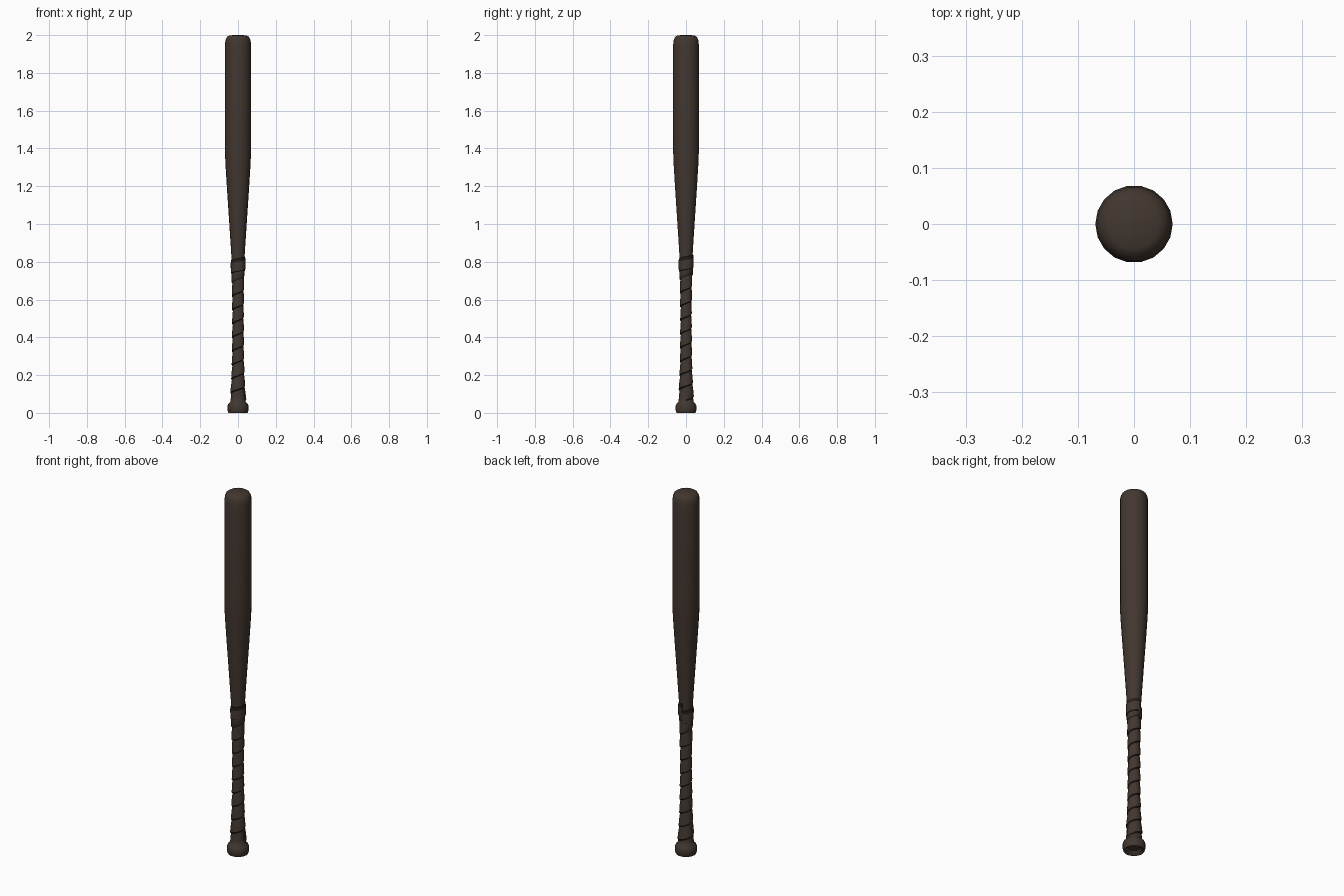
import bpy, bmesh, math

cube = bpy.data.objects.get("Cube")
if cube:
    bpy.data.objects.remove(cube, do_unlink=True)


def material(name, rgb):
    m = bpy.data.materials.new(name)
    m.use_nodes = True
    m.diffuse_color = (*rgb, 1)
    m.node_tree.nodes["Principled BSDF"].inputs["Base Color"].default_value = (*rgb, 1)
    return m


brown = material("dark brown", (0.055, 0.038, 0.029))
seam = material("seam shadow brown", (0.018, 0.012, 0.009))

# Radius and height of the bat body, bottom to top
PROFILE = [(0.03, 0.018), (0.04, 0.006), (0.051, 0.004), (0.056, 0.014), (0.056, 0.036),
           (0.051, 0.049), (0.041, 0.058), (0.038, 0.08), (0.034, 0.13), (0.030, 0.2),
           (0.027, 0.32), (0.026, 0.55), (0.029, 0.7), (0.035, 0.83), (0.046, 1.0),
           (0.058, 1.18), (0.066, 1.31), (0.069, 1.38), (0.069, 1.95), (0.066, 1.975),
           (0.058, 1.991), (0.044, 1.999)]


def body_radius(z):
    for (r0, z0), (r1, z1) in zip(PROFILE[6:], PROFILE[7:]):
        if z <= z1:
            return r0 + (r1 - r0) * max(0, z - z0) / (z1 - z0)


def finish(bm, name, mats):
    bmesh.ops.recalc_face_normals(bm, faces=bm.faces)
    mesh = bpy.data.meshes.new(name)
    bm.to_mesh(mesh)
    bm.free()
    for m in mats:
        mesh.materials.append(m)
    ob = bpy.data.objects.new(name, mesh)
    bpy.context.collection.objects.link(ob)
    bpy.ops.object.select_all(action="DESELECT")
    ob.select_set(True)
    bpy.context.view_layer.objects.active = ob
    bpy.ops.object.shade_smooth_by_angle(angle=math.radians(40))


def polar(r, a, z):
    return (r * math.cos(a), r * math.sin(a), z)


# Lathed body with knob, taper, barrel and rounded tip
SIDES = 18
bm = bmesh.new()
rings = [[bm.verts.new(polar(r, math.tau * i / SIDES, z)) for i in range(SIDES)]
         for r, z in PROFILE]
for a, b in zip(rings, rings[1:]):
    for i in range(SIDES):
        j = (i + 1) % SIDES
        bm.faces.new((a[i], a[j], b[j], b[i]))
for ring, z in ((rings[0], 0.02), (rings[-1], 2.0)):
    centre = bm.verts.new((0, 0, z))
    for i in range(SIDES):
        bm.faces.new((ring[i], ring[(i + 1) % SIDES], centre))
for v in bm.verts:
    if v.co.z < 0.005:
        v.co.z = 0.0
finish(bm, "bat_body", [brown])


def wrap(name, z0, pitch, turns, start, section, dark_rows, steps=18):
    """Helical tape; section lists (height offset, distance above the body)."""
    bm = bmesh.new()
    rows = []
    for i in range(int(turns * steps) + 1):
        z = z0 + pitch * i / steps
        a = start + math.tau * i / steps
        rows.append([bm.verts.new(polar(body_radius(z + dz) + dr, a, z + dz))
                     for dz, dr in section])
    for a, b in zip(rows, rows[1:]):
        for k in range(len(section) - 1):
            f = bm.faces.new((a[k], b[k], b[k + 1], a[k + 1]))
            f.material_index = int(k in dark_rows)
    bm.faces.new(rows[0])
    bm.faces.new(rows[-1])
    finish(bm, name, [brown, seam])


# Overlapping grip tape: raised lower lip, thin tucked upper edge
wrap("grip_tape", 0.062, 0.073, 9.3, 0,
     [(0, -0.002), (0.009, 0.005), (0.045, 0.004), (0.078, 0.001), (0.078, -0.003)], (0,))
# Loose end of the tape, thicker and lifted around the front
wrap("tape_end", 0.725, 0.04, 1.05, math.radians(-265),
     [(0, -0.002), (0.006, 0.007), (0.055, 0.006), (0.072, 0.003), (0.075, -0.003)], (0, 2, 3))
